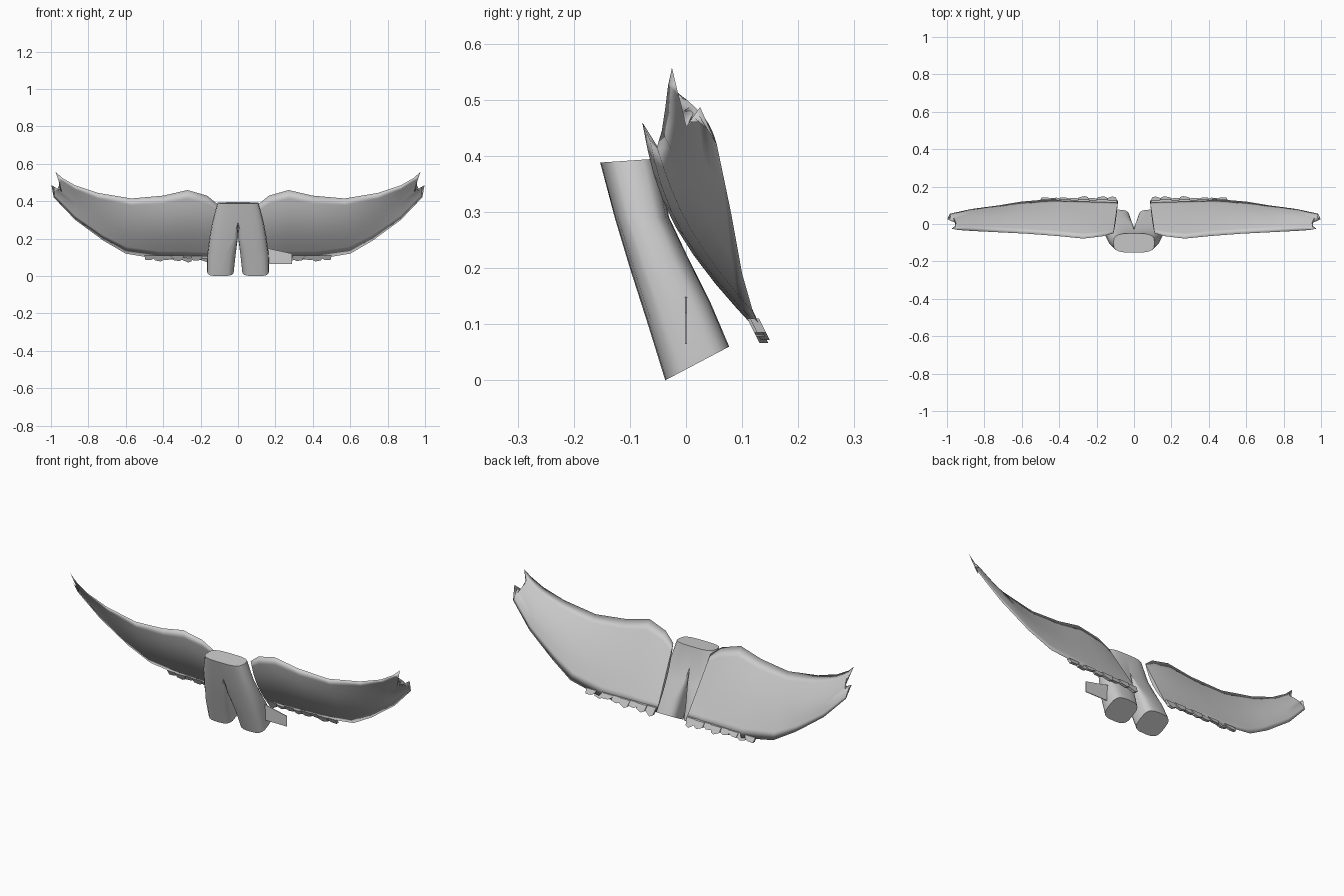
import bpy, math
from mathutils import Vector

cube = bpy.data.objects.get("Cube")
if cube:
    bpy.data.objects.remove(cube)

grey = bpy.data.materials.new("plain grey")
grey.use_nodes = True
grey.diffuse_color = (0.6, 0.6, 0.6, 1)
grey.node_tree.nodes["Principled BSDF"].inputs["Base Color"].default_value = (0.6, 0.6, 0.6, 1)


def make_part(name, verts, faces, mirror=True, angle=50, merge=True):
    """Mesh object with optional left-right mirroring and smooth shading."""
    mesh = bpy.data.meshes.new(name)
    mesh.from_pydata([tuple(v) for v in verts], [], faces)
    mesh.materials.append(grey)
    obj = bpy.data.objects.new(name, mesh)
    bpy.context.collection.objects.link(obj)
    if merge:
        weld = obj.modifiers.new("weld", 'WELD')
        weld.merge_threshold = 0.0005
    if mirror:
        mod = obj.modifiers.new("mirror", 'MIRROR')
        mod.use_mirror_merge = False
    bpy.ops.object.select_all(action='DESELECT')
    obj.select_set(True)
    bpy.context.view_layer.objects.active = obj
    bpy.ops.object.shade_smooth_by_angle(angle=math.radians(angle))
    return obj


def grid_faces(columns, rows, start=0, flip=False):
    faces = []
    for i in range(columns - 1):
        for j in range(rows - 1):
            a = start + i * rows + j
            f = (a, a + 1, a + rows + 1, a + rows)
            faces.append(f[::-1] if flip else f)
    return faces


# Wing: leading and trailing edges joined by a curved front and back skin
leading = [(.11, -.05, .385), (.165, -.065, .43), (.27, -.078, .46),
           (.4, -.065, .43), (.57, -.052, .415), (.75, -.043, .445),
           (.87, -.037, .485), (.94, -.032, .525), (.975, -.025, .557)]
trailing = [(.085, .125, .09), (.17, .13, .085), (.27, .132, .085),
            (.42, .135, .09), (.6, .12, .12), (.72, .1, .19),
            (.87, .08, .3), (.985, .055, .42), (.998, .025, .487)]
front_bulge = [-.02, -.04, -.045, -.04, -.025, -.005, .01, .01, 0]
back_bulge = [0, .005, .008, .012, .015, .02, .025, .018, 0]
ROWS = 9


def wing_skin(bulges):
    points = []
    last = len(leading) - 1
    for i, bulge in enumerate(bulges):
        a, b = Vector(leading[i]), Vector(trailing[i])
        for j in range(ROWS):
            v = j / (ROWS - 1)
            arch = math.sin(math.pi * v)
            p = a.lerp(b, v)
            p.y += bulge * arch
            if i == last:
                # notch between the two tip feathers
                p += Vector((-.045, 0, -.07)) * (1 - abs(2 * v - 1))
            points.append(p)
    return points


n = len(leading)
front, back = wing_skin(front_bulge), wing_skin(back_bulge)
faces = grid_faces(n, ROWS) + grid_faces(n, ROWS, n * ROWS, True)
for j in range(ROWS - 1):
    # closing strip along the body side
    faces.append((j, n * ROWS + j, n * ROWS + j + 1, j + 1))
make_part("wings", front + back, faces)

# Feather tips: short pointed lobes along the trailing edge
verts, faces = [], []
COUNT = 8
for k in range(COUNT):
    x = .12 + k * .05
    y = .122 + .005 * (k % 2)
    drop = .066 + .006 * (k % 3) + .002 * k
    base = len(verts)
    outline = [(-.03, .11), (.03, .11), (.025, .085), (-.005, drop), (-.022, drop + .008)]
    for thickness in (-.008, .008):
        for dx, z in outline:
            verts.append((x + dx, y + thickness + (.1 - z) * .5, z))
    m = len(outline)
    faces.append(tuple(base + q for q in range(m)))
    faces.append(tuple(base + m + q for q in reversed(range(m))))
    for q in range(m):
        r = (q + 1) % m
        faces.append((base + r, base + q, base + m + q, base + m + r))
make_part("feather_tips", verts, faces, angle=40, merge=False)

# Legs: leaning tubes that share a flat seam above the crotch
# (front y, front z, back y, back z, inner x, outer x, split amount)
levels = [(-.153, .388, -.05, .395, 0, .11, 0),
          (-.127, .29, -.03, .29, 0, .137, 0),
          (-.1, .2, .003, .22, 0, .152, .3),
          (-.068, .1, .043, .14, .012, .164, .8),
          (-.037, 0, .077, .06, .022, .166, 1)]
SIDES = 20
verts, faces = [], []


def rounded(value):
    return math.copysign(abs(value) ** .6, value)


for yf, zf, yb, zb, x_in, x_out, split in levels:
    middle = x_in + split * (x_out - x_in) / 2
    for k in range(SIDES):
        t = 2 * math.pi * k / SIDES
        c, s = rounded(math.cos(t)), rounded(math.sin(t))
        x = middle + c * ((x_out - middle) if c > 0 else (middle - x_in))
        w = (s + 1) / 2
        verts.append((x, yf + (yb - yf) * w, zf + (zb - zf) * w))
for i in range(len(levels) - 1):
    for k in range(SIDES):
        a, b = i * SIDES + k, i * SIDES + (k + 1) % SIDES
        faces.append((a, a + SIDES, b + SIDES, b))
faces.append(tuple(range(SIDES)))
faces.append(tuple(reversed(range(len(verts) - SIDES, len(verts)))))
make_part("legs", verts, faces)

# Thin side plate beside the left leg
profile = [(.13, .155), (.29, .12), (.29, .065), (.13, .065)]
verts = [(x, y, z) for y in (-.002, .002) for x, z in profile]
faces = [(3, 2, 1, 0), (4, 5, 6, 7)]
faces += [(k, (k + 1) % 4, (k + 1) % 4 + 4, k + 4) for k in range(4)]
make_part("side_plate", verts, faces, mirror=False, angle=30)
